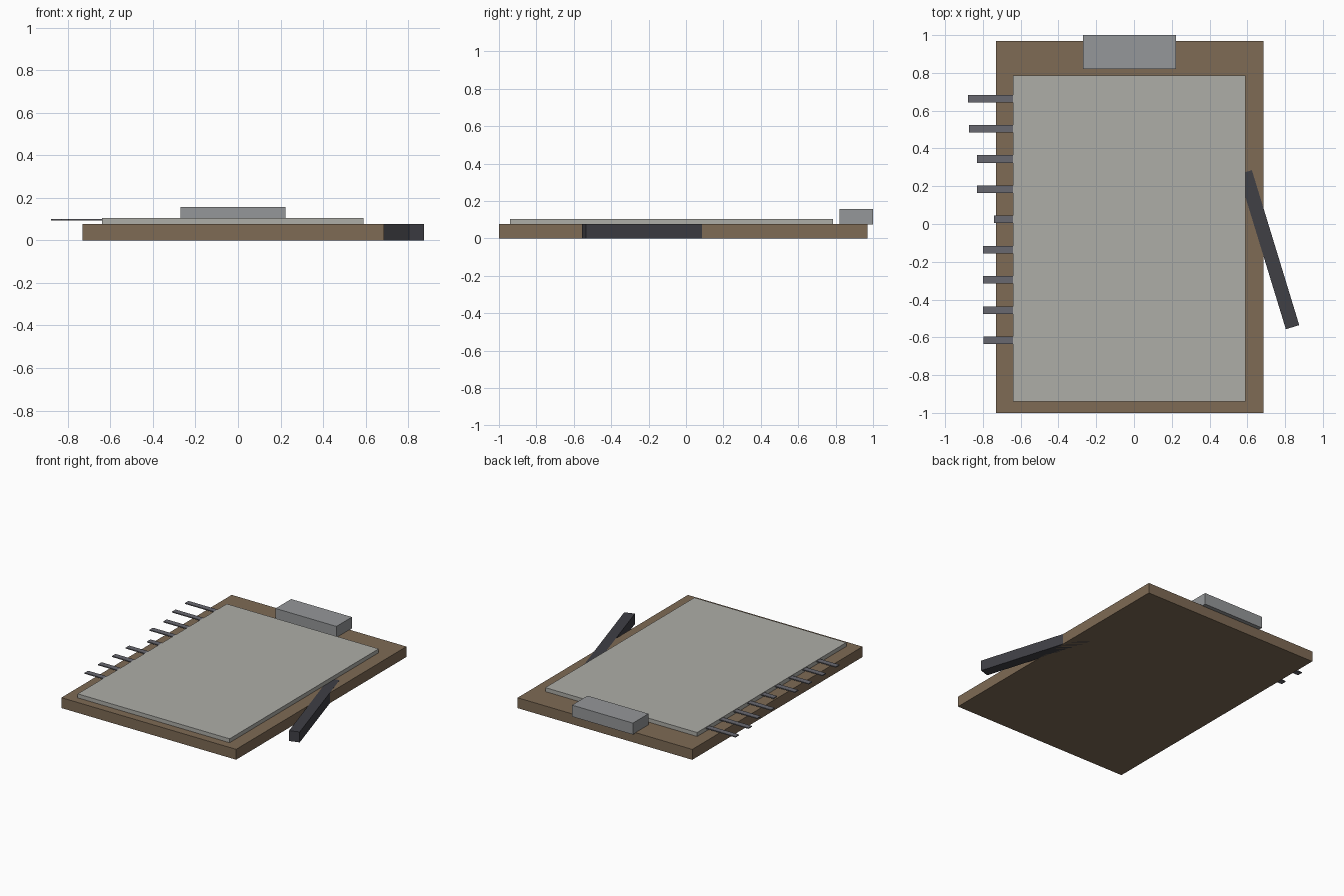
import bpy, math

if "Cube" in bpy.data.objects:
    bpy.data.objects.remove(bpy.data.objects["Cube"])


def material(name, rgb):
    m = bpy.data.materials.new(name)
    m.diffuse_color = (*rgb, 1)
    m.use_nodes = True
    m.node_tree.nodes["Principled BSDF"].inputs["Base Color"].default_value = m.diffuse_color
    return m


wood = material("wood", (0.21, 0.145, 0.09))
paper = material("paper", (0.42, 0.42, 0.39))
metal = material("metal", (0.30, 0.31, 0.32))
dark_metal = material("dark_metal", (0.14, 0.14, 0.16))
black = material("black", (0.05, 0.05, 0.06))


def box(name, x, y, z, mat, angle=0):
    """Box from (min, max) ranges, optionally turned about its own z axis."""
    centre = [(a + b) / 2 for a, b in (x, y, z)]
    bpy.ops.mesh.primitive_cube_add(size=1, location=centre)
    ob = bpy.context.object
    ob.name = name
    ob.scale = [b - a for a, b in (x, y, z)]
    ob.rotation_euler.z = angle
    ob.data.materials.append(mat)
    return ob


# Backing board, paper stack and top clip
box("board", (-0.73, 0.685), (-1.0, 0.97), (0, 0.076), wood)
box("paper_stack", (-0.64, 0.59), (-0.94, 0.785), (0.076, 0.105), paper)
box("clip", (-0.27, 0.223), (0.82, 1.0), (0.073, 0.157), metal)

# Page tabs of uneven length sticking out on the left
tab_ends = [-0.88, -0.873, -0.832, -0.832, -0.74, -0.80, -0.80, -0.80, -0.797]
for i, end in enumerate(tab_ends):
    y = 0.664 - 0.16 * i
    box(f"page_tab_{i + 1}", (end, -0.635), (y - 0.02, y + 0.02), (0.094, 0.101), dark_metal)

# Pen lying slanted across the right edge
px, py = 0.714, -0.136
box("pen", (px - 0.037, px + 0.037), (py - 0.429, py + 0.429), (0, 0.0762), black, math.radians(17))
